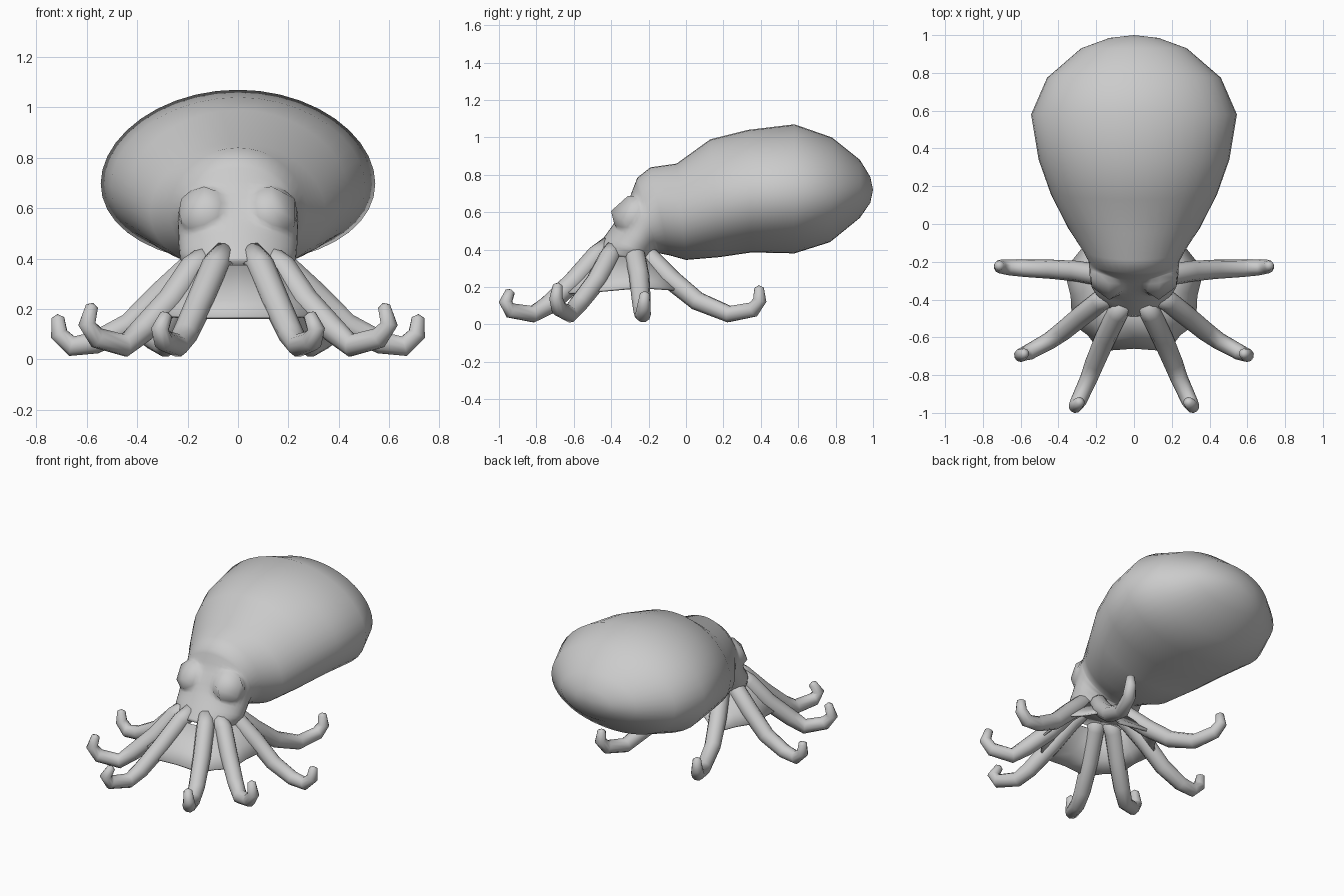
import bpy, bmesh, math
from mathutils import Vector

cube = bpy.data.objects.get("Cube")
if cube:
    bpy.data.objects.remove(cube, do_unlink=True)

GREY = (0.6, 0.6, 0.6, 1)
skin = bpy.data.materials.new("soft_grey")
skin.use_nodes = True
skin.diffuse_color = GREY
skin.node_tree.nodes["Principled BSDF"].inputs["Base Color"].default_value = GREY


def finish(name, bm):
    """Turn a bmesh into a smooth grey object."""
    bmesh.ops.recalc_face_normals(bm, faces=bm.faces[:])
    mesh = bpy.data.meshes.new(name)
    bm.to_mesh(mesh)
    bm.free()
    mesh.materials.append(skin)
    mesh.shade_smooth()
    obj = bpy.data.objects.new(name, mesh)
    bpy.context.collection.objects.link(obj)
    return obj


def loft(name, rings, tip_start=None, tip_end=None):
    """Skin equal rings of points, closing each end on a point or a flat cap."""
    bm = bmesh.new()
    rows = [[bm.verts.new(p) for p in ring] for ring in rings]
    n = len(rows[0])
    for a, b in zip(rows, rows[1:]):
        for i in range(n):
            j = (i + 1) % n
            bm.faces.new((a[i], a[j], b[j], b[i]))
    for row, tip in ((rows[0], tip_start), (rows[-1], tip_end)):
        if tip is None:
            bm.faces.new(row)
        else:
            v = bm.verts.new(tip)
            for i in range(n):
                bm.faces.new((row[i], row[(i + 1) % n], v))
    return finish(name, bm)


def oval(top, bottom, half_width, sides=40):
    """Egg through a top and a bottom point (y, z), widest a little below the middle."""
    t, b = Vector((0, *top)), Vector((0, *bottom))
    mid, up, side = (t + b) / 2, (t - b) / 2, Vector((half_width, 0, 0))
    angles = [math.tau * i / sides for i in range(sides)]
    return [mid + up * (math.cos(a) - .08 * math.sin(a) ** 2) + side * math.sin(a)
            for a in angles]


# Mantle: upright ovals from the rear to the neck
mantle = [
    ((.985, .79), (.985, .65), .13), ((.93, .88), (.93, .57), .28),
    ((.78, 1.0), (.77, .44), .46), ((.58, 1.07), (.58, .38), .545),
    ((.33, 1.04), (.35, .385), .505), ((.13, .99), (.18, .36), .44),
    ((-.05, .86), (.0, .345), .348), ((-.19, .84), (-.09, .37), .272),
]
# Head: ovals that tilt forward and down toward the arms
head = [
    ((-.26, .785), (-.14, .38), .238), ((-.3, .68), (-.16, .38), .235),
    ((-.37, .56), (-.17, .37), .235), ((-.45, .45), (-.17, .36), .23),
    ((-.49, .39), (-.18, .33), .205),
]
rings = [oval(*s) for s in mantle]
head_rings = [oval(*s) for s in head]
for a, b in zip(head_rings, head_rings[1:]):
    rings += [[p.lerp(q, t / 4) for p, q in zip(a, b)] for t in range(4)]
rings.append(head_rings[-1])


# Eyes: rounded bulges swelling out of the head
def bulge(p):
    for side in (1, -1):
        centre, size = Vector((side * .14, -.295, .59)), Vector((.098, .108, .097))
        d = p - centre
        k = Vector([d[i] / size[i] for i in range(3)]).length
        p = centre + d * ((k ** 6 + 1) ** (1 / 6) / k)
    return p


rings = rings[:len(mantle)] + [[bulge(p) for p in r] for r in rings[len(mantle):]]
loft("mantle_and_head", rings, tip_start=(0, 1, .72))

# Arms: centre lines of the left side, thinning to an upturned tip
RADII = (.05, .056, .055, .051, .046, .042, .036, .026)
paths = {
    "front": [(.09, -.475, .37), (.15, -.6, .23), (.21, -.74, .1), (.24, -.82, .055),
              (.295, -.94, .075), (.31, -.965, .12), (.285, -.94, .175)],
    "diagonal": [(.18, -.41, .36), (.27, -.48, .23), (.38, -.57, .115), (.45, -.62, .055),
                 (.56, -.68, .085), (.6, -.695, .14), (.58, -.685, .21)],
    "side": [(.19, -.27, .36), (.3, -.25, .26), (.43, -.24, .135), (.57, -.235, .065),
             (.66, -.23, .052), (.71, -.225, .1), (.715, -.22, .165)],
    "rear": [(.13, -.18, .34), (.18, -.08, .24), (.24, .06, .125), (.29, .23, .055),
             (.34, .36, .08), (.36, .395, .13), (.355, .39, .195)],
}
HEAD_CORE = Vector((0, -.32, .5))


def mirrored(path, side):
    return [Vector((side * x, y, z)) for x, y, z in path]


def arm(name, path, sides=10):
    # The first ring sits inside the head so the arm grows out of it
    pts = [path[0].lerp(HEAD_CORE, .4)] + path
    across = (pts[4] - pts[1]).cross(Vector((0, 0, 1))).normalized()
    angles = [math.tau * k / sides for k in range(sides)]
    tube = []
    for i, p in enumerate(pts):
        along = (pts[min(i + 1, len(pts) - 1)] - pts[max(i - 1, 0)]).normalized()
        u = (across - along * across.dot(along)).normalized()
        w = along.cross(u)
        tube.append([p + (u * math.cos(a) + w * math.sin(a)) * RADII[i] for a in angles])
    end = (pts[-1] - pts[-2]).normalized() * .015
    loft(name, tube, tip_end=pts[-1] + end)


for key, path in paths.items():
    arm("left_" + key + "_arm", mirrored(path, 1))
    arm("right_" + key + "_arm", mirrored(path, -1))

# Web: a scalloped skirt strung between neighbouring arms
order = ["front", "diagonal", "side", "rear"]
around = [mirrored(paths[k], 1) for k in order]
around += [mirrored(paths[k], -1) for k in reversed(order)]
ridges = [(p[0], p[1], p[1].lerp(p[2], .5)) for p in around]
REAR = order.index("rear")
columns = []
for i, ridge in enumerate(ridges):
    following = ridges[(i + 1) % len(ridges)]
    # The gap between the two rear arms is drawn up under the mantle
    pulls = (0, .2, .4) if i == REAR else (-.08, .03, .04)
    valley = []
    for a, b, pull in zip(ridge, following, pulls):
        p = (a + b) / 2
        height = .31 if i == REAR else p.z
        valley.append(p.lerp(Vector((0, -.32, height)), pull))
    columns += [ridge, valley]
bm = bmesh.new()
grid = [[bm.verts.new(p) for p in col] for col in columns]
for a, b in zip(grid, grid[1:] + grid[:1]):
    for r in range(2):
        bm.faces.new((a[r], a[r + 1], b[r + 1], b[r]))
web = finish("arm_web", bm)
thickness = web.modifiers.new("thickness", 'SOLIDIFY')
thickness.thickness = .012
thickness.offset = 0
